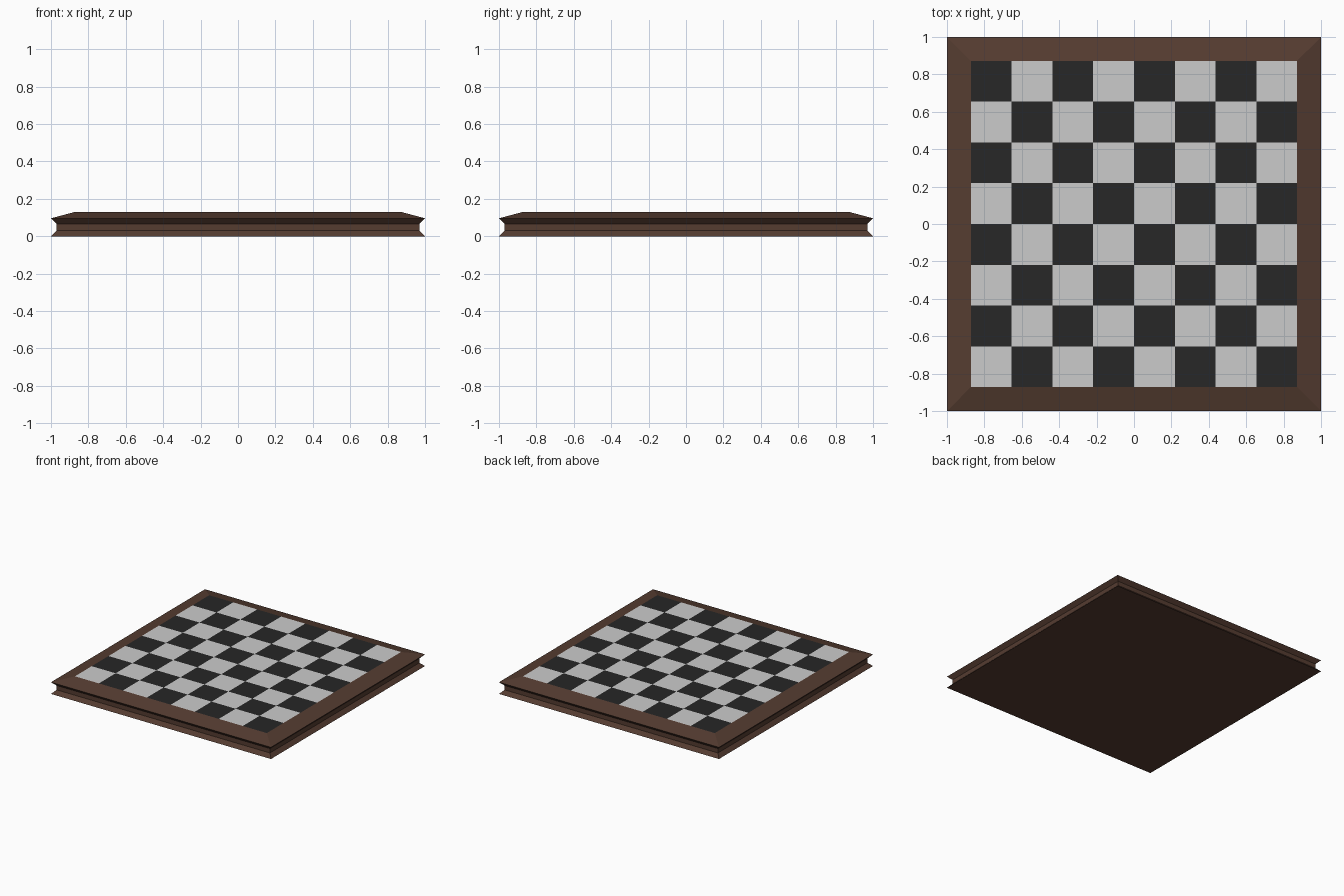
import bpy, bmesh

if "Cube" in bpy.data.objects:
    bpy.data.objects.remove(bpy.data.objects["Cube"])


def material(name, rgb):
    m = bpy.data.materials.new(name)
    m.diffuse_color = (*rgb, 1)
    m.use_nodes = True
    m.node_tree.nodes["Principled BSDF"].inputs["Base Color"].default_value = m.diffuse_color
    return m


def add_object(name, bm, mats):
    bmesh.ops.recalc_face_normals(bm, faces=bm.faces)
    mesh = bpy.data.meshes.new(name)
    bm.to_mesh(mesh)
    bm.free()
    for m in mats:
        mesh.materials.append(m)
    ob = bpy.data.objects.new(name, mesh)
    bpy.context.collection.objects.link(ob)
    return ob


wood = material("dark_wood", (0.09, 0.045, 0.03))
light = material("light_square", (0.7, 0.7, 0.7))
dark = material("dark_square", (0.02, 0.02, 0.02))

INNER, TOP = 0.872, 0.13

# Wooden frame: (half width, height) profile carried round a square
profile = [(1.0, 0.0), (0.97, 0.03), (0.97, 0.066), (1.0, 0.096), (INNER, TOP)]
bm = bmesh.new()
rings = [[bm.verts.new((sx * w, sy * w, z))
          for sx, sy in ((-1, -1), (1, -1), (1, 1), (-1, 1))] for w, z in profile]
bm.faces.new(rings[0][::-1])
for a, b in zip(rings, rings[1:]):
    for i in range(4):
        j = (i + 1) % 4
        bm.faces.new((a[i], a[j], b[j], b[i]))
add_object("board_frame", bm, [wood])

# Chequered playing surface, flush with the frame's inner edge
bm = bmesh.new()
bmesh.ops.create_grid(bm, x_segments=8, y_segments=8, size=INNER)
bmesh.ops.translate(bm, verts=bm.verts, vec=(0, 0, TOP))
for f in bm.faces:
    c = f.calc_center_median()
    col, row = (int((v + INNER) / (INNER / 4)) for v in (c.x, c.y))
    f.material_index = (col + row) % 2
    if f.normal.z < 0:
        f.normal_flip()
squares = add_object("playing_squares", bm, [light, dark])
if squares.data.polygons[0].normal.z < 0:
    squares.data.flip_normals()
